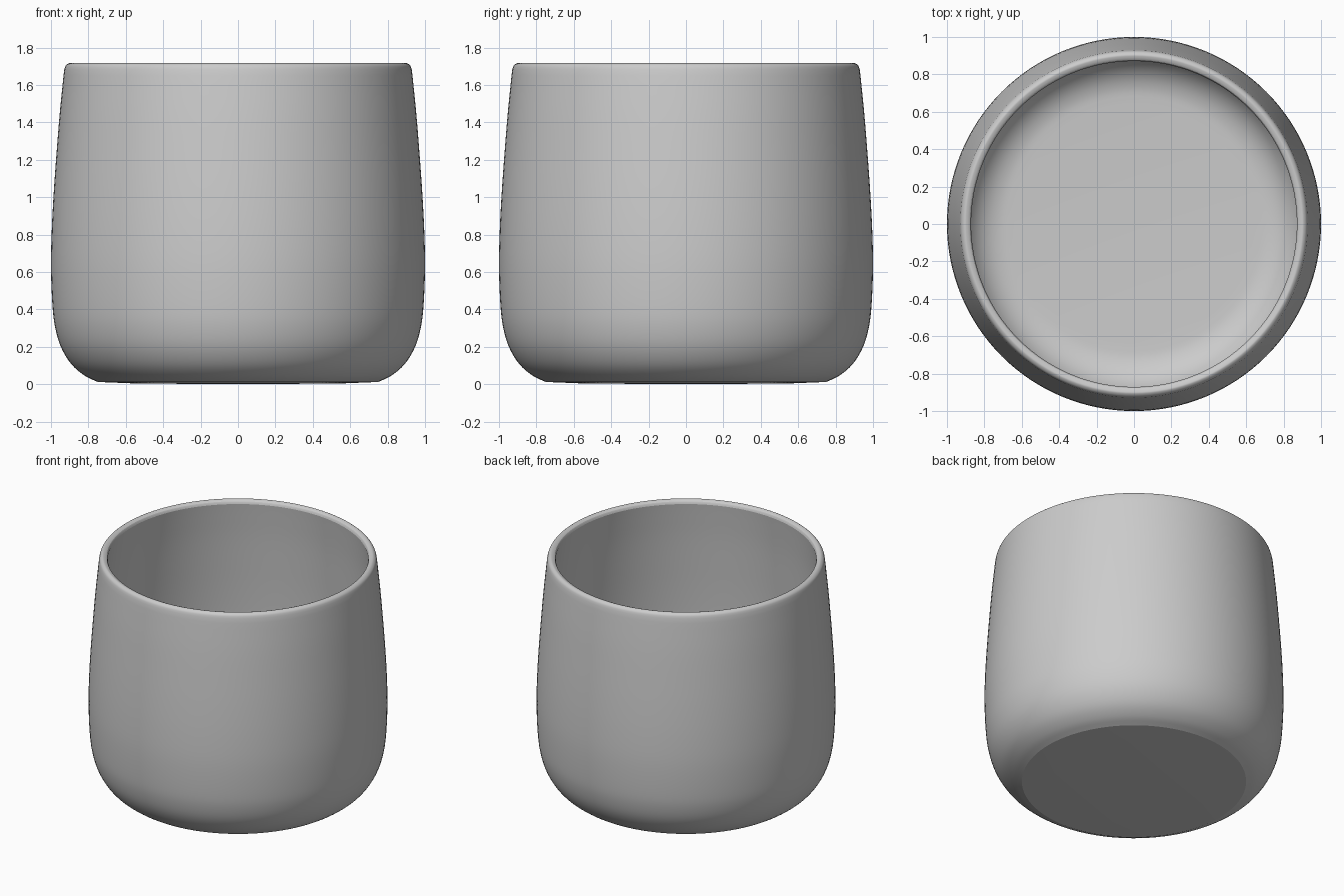
import bpy, bmesh, math
from mathutils import Vector

if "Cube" in bpy.data.objects:
    bpy.data.objects.remove(bpy.data.objects["Cube"])

SEGMENTS = 128


def smooth_path(points, steps=4):
    """Catmull-Rom curve through (radius, height) points."""
    p = [Vector(q) for q in points]
    p = [2 * p[0] - p[1]] + p + [2 * p[-1] - p[-2]]
    out = []
    for a, b, c, d in zip(p, p[1:], p[2:], p[3:]):
        for i in range(steps):
            t = i / steps
            out.append(0.5 * (2 * b + (c - a) * t + (2 * a - 5 * b + 4 * c - d) * t * t
                              + (3 * b - a - 3 * c + d) * t ** 3))
    return out + [p[-2]]


def lathe(name, profile):
    bm = bmesh.new()
    verts = [bm.verts.new((r, 0, z)) for r, z in profile]
    edges = [bm.edges.new(pair) for pair in zip(verts, verts[1:])]
    bmesh.ops.spin(bm, geom=verts + edges, cent=(0, 0, 0), axis=(0, 0, 1),
                   angle=2 * math.pi, steps=SEGMENTS, use_merge=True)
    bmesh.ops.remove_doubles(bm, verts=bm.verts, dist=1e-5)
    bmesh.ops.recalc_face_normals(bm, faces=bm.faces)
    mesh = bpy.data.meshes.new(name)
    bm.to_mesh(mesh)
    bm.free()
    obj = bpy.data.objects.new(name, mesh)
    bpy.context.collection.objects.link(obj)
    bpy.context.view_layer.objects.active = obj
    obj.select_set(True)
    bpy.ops.object.shade_smooth_by_angle(angle=math.radians(20))
    obj.select_set(False)
    return obj


# Underside, with a crisp edge where it meets the body
base = [(0, 0), (0.55, 0.004)]

# Rounded, gently tapering outer wall
outer = smooth_path([(0.75, 0.012), (0.82, 0.046), (0.89, 0.106), (0.945, 0.195),
                     (0.977, 0.30), (0.992, 0.42), (1.0, 0.62), (0.996, 0.82),
                     (0.985, 1.03), (0.97, 1.24), (0.953, 1.45), (0.933, 1.65)])

# Soft rolled lip
lip = smooth_path([(0.929, 1.682), (0.922, 1.703), (0.907, 1.715), (0.895, 1.715),
                   (0.878, 1.707), (0.871, 1.69)], 3)

# Inner wall following the outside, and a flat floor
inner = smooth_path([(0.877, 1.64), (0.897, 1.45), (0.914, 1.24), (0.929, 1.03),
                     (0.94, 0.82), (0.944, 0.62), (0.937, 0.43), (0.923, 0.32),
                     (0.894, 0.222), (0.848, 0.146), (0.79, 0.096), (0.72, 0.069),
                     (0.64, 0.062)])
floor = [(0, 0.06)]

lathe("cup", base + outer + lip + inner + floor)
